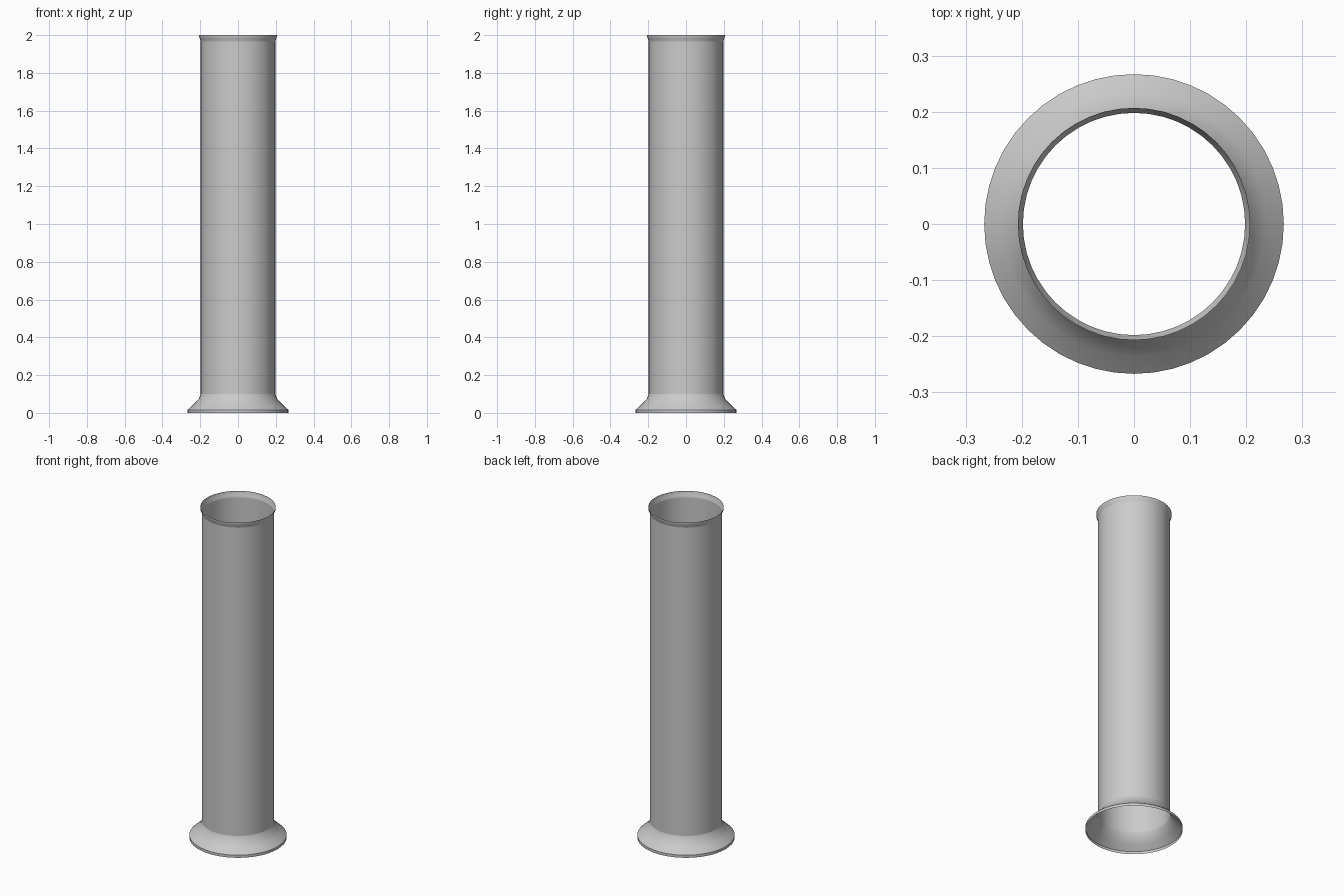
import bpy, bmesh, math

if "Cube" in bpy.data.objects:
    bpy.data.objects.remove(bpy.data.objects["Cube"], do_unlink=True)

# Single plain grey finish
grey = bpy.data.materials.new("plain_grey")
grey.use_nodes = True
colour = (0.6, 0.6, 0.6, 1.0)
grey.diffuse_color = colour
grey.node_tree.nodes["Principled BSDF"].inputs["Base Color"].default_value = colour

SIDES = 48


def lathe(name, profile):
    """Revolve an open (radius, height) profile, running upward, around z."""
    bm = bmesh.new()
    rings = []
    for r, z in profile:
        rings.append([bm.verts.new((r * math.cos(2 * math.pi * i / SIDES),
                                    r * math.sin(2 * math.pi * i / SIDES), z))
                      for i in range(SIDES)])
    for low, high in zip(rings, rings[1:]):
        for i in range(SIDES):
            j = (i + 1) % SIDES
            bm.faces.new((low[i], low[j], high[j], high[i]))
    mesh = bpy.data.meshes.new(name)
    bm.to_mesh(mesh)
    bm.free()
    mesh.materials.append(grey)
    obj = bpy.data.objects.new(name, mesh)
    bpy.context.collection.objects.link(obj)
    bpy.ops.object.select_all(action="DESELECT")
    obj.select_set(True)
    bpy.context.view_layer.objects.active = obj
    bpy.ops.object.shade_smooth_by_angle(angle=math.radians(30))
    return obj


# Flared foot with a short upright lip
lathe("flared_foot", [(0.267, 0.0), (0.267, 0.016), (0.235, 0.045),
                      (0.207, 0.075), (0.198, 0.1)])
# Long open tube
lathe("tube_wall", [(0.198, 0.1), (0.198, 1.965)])
# Slightly flared mouth
lathe("mouth_rim", [(0.198, 1.965), (0.201, 1.978), (0.207, 1.99), (0.207, 2.0)])
